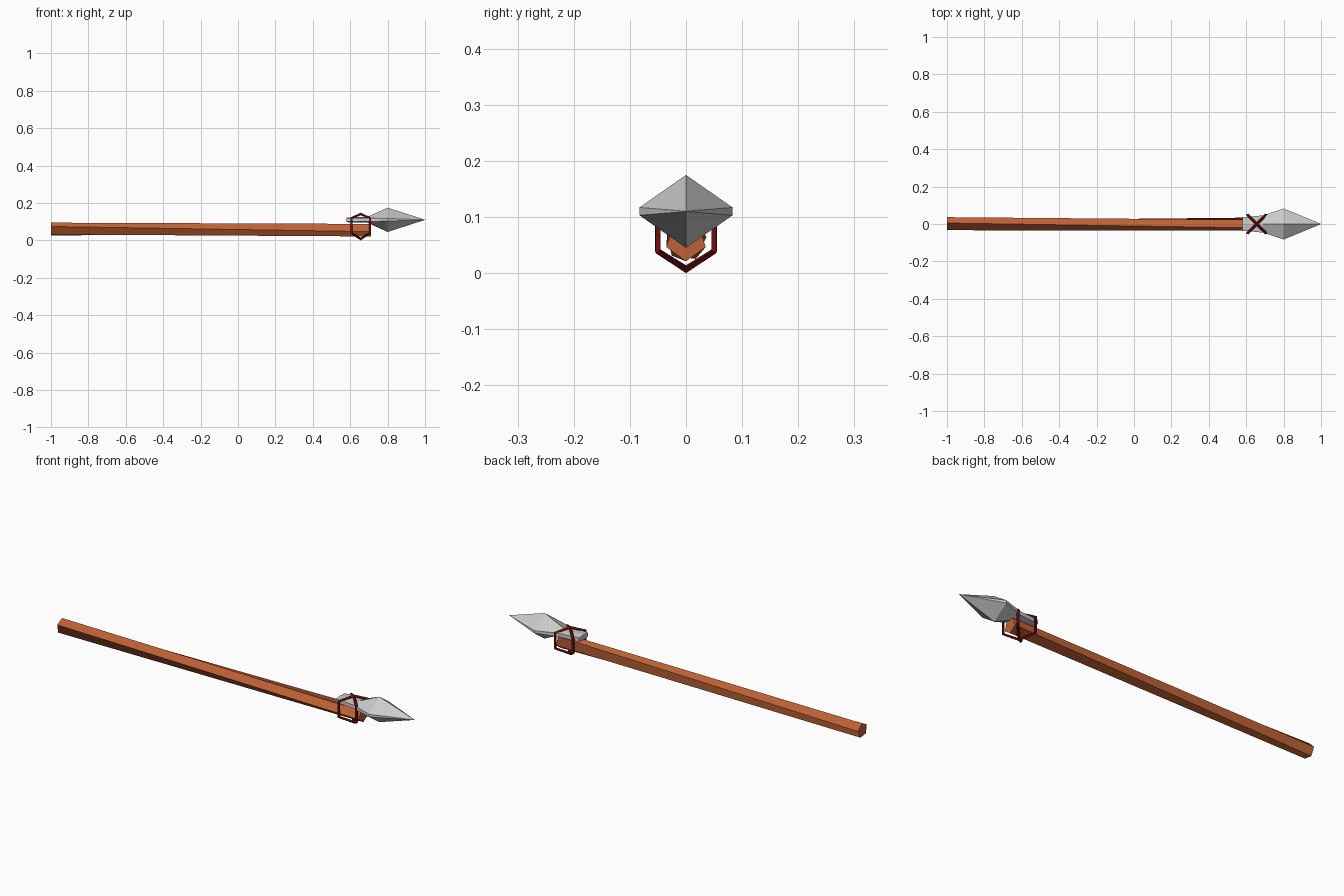
import bpy, bmesh, math
from mathutils import Vector

if "Cube" in bpy.data.objects:
    bpy.data.objects.remove(bpy.data.objects["Cube"])


def material(name, rgb):
    m = bpy.data.materials.new(name)
    m.diffuse_color = (*rgb, 1)
    m.use_nodes = True
    m.node_tree.nodes["Principled BSDF"].inputs["Base Color"].default_value = m.diffuse_color
    return m


wood = material("brown wood", (0.52, 0.12, 0.035))
stone = material("grey stone", (0.60, 0.60, 0.60))
cord = material("dark red cord", (0.17, 0.004, 0.004))


def loft(name, rings, mat, closed=False):
    """Skin a list of point rings, capping the ends unless closed."""
    bm = bmesh.new()
    vs = [[bm.verts.new(p) for p in r] for r in rings]
    n = len(vs[0])
    pairs = list(zip(vs, vs[1:])) + ([(vs[-1], vs[0])] if closed else [])
    for a, b in pairs:
        for i in range(n):
            j = (i + 1) % n
            bm.faces.new((a[i], a[j], b[j], b[i]))
    if not closed:
        bm.faces.new(vs[0])
        bm.faces.new(vs[-1])
    bmesh.ops.remove_doubles(bm, verts=bm.verts, dist=1e-5)
    bmesh.ops.recalc_face_normals(bm, faces=bm.faces)
    me = bpy.data.meshes.new(name)
    bm.to_mesh(me)
    bm.free()
    me.materials.append(mat)
    ob = bpy.data.objects.new(name, me)
    bpy.context.collection.objects.link(ob)
    return ob


# Shaft: five-sided pole with a slight twist along its length
def pentagon(x, start, r=0.037, cz=0.058):
    return [(x, r * math.cos(math.radians(start + 72 * i)),
             cz + r * math.sin(math.radians(start + 72 * i))) for i in range(5)]


loft("shaft", [pentagon(-1, 10), pentagon(0.71, 54)], wood)


# Spear head: ridged blade with thin side edges, narrowing to a flat tang
def blade(x, half_w, half_h, edge, cz=0.11):
    return [(x, half_w, cz + edge), (x, 0, cz + half_h), (x, -half_w, cz + edge),
            (x, -half_w, cz - edge), (x, 0, cz - half_h), (x, half_w, cz - edge)]


loft("spear_head", [blade(0.58, 0.036, 0.013, 0.010), blade(0.69, 0.046, 0.015, 0.009),
                    blade(0.80, 0.083, 0.065, 0.007), blade(1.0, 0.0005, 0.0005, 0.0003)], stone)

# Binding: two six-cornered cord loops crossing over the tang and under the shaft
centre = Vector((0.656, 0, 0.076))
for side, label in ((1, "a"), (-1, "b")):
    along = Vector((0.05, 0.05 * side, 0))
    normal = Vector((-side, 1, 0)).normalized()
    up = Vector((0, 0, 1))
    rings = []
    for a, h in ((0, 0.065), (1, 0.043), (1, -0.037), (0, -0.069), (-1, -0.037), (-1, 0.043)):
        p = along * a + up * h
        out = p.normalized()
        c = centre + p
        rings.append([c + out * 0.007, c + normal * 0.007, c - out * 0.007, c - normal * 0.007])
    loft("cord_loop_" + label, rings, cord, closed=True)
